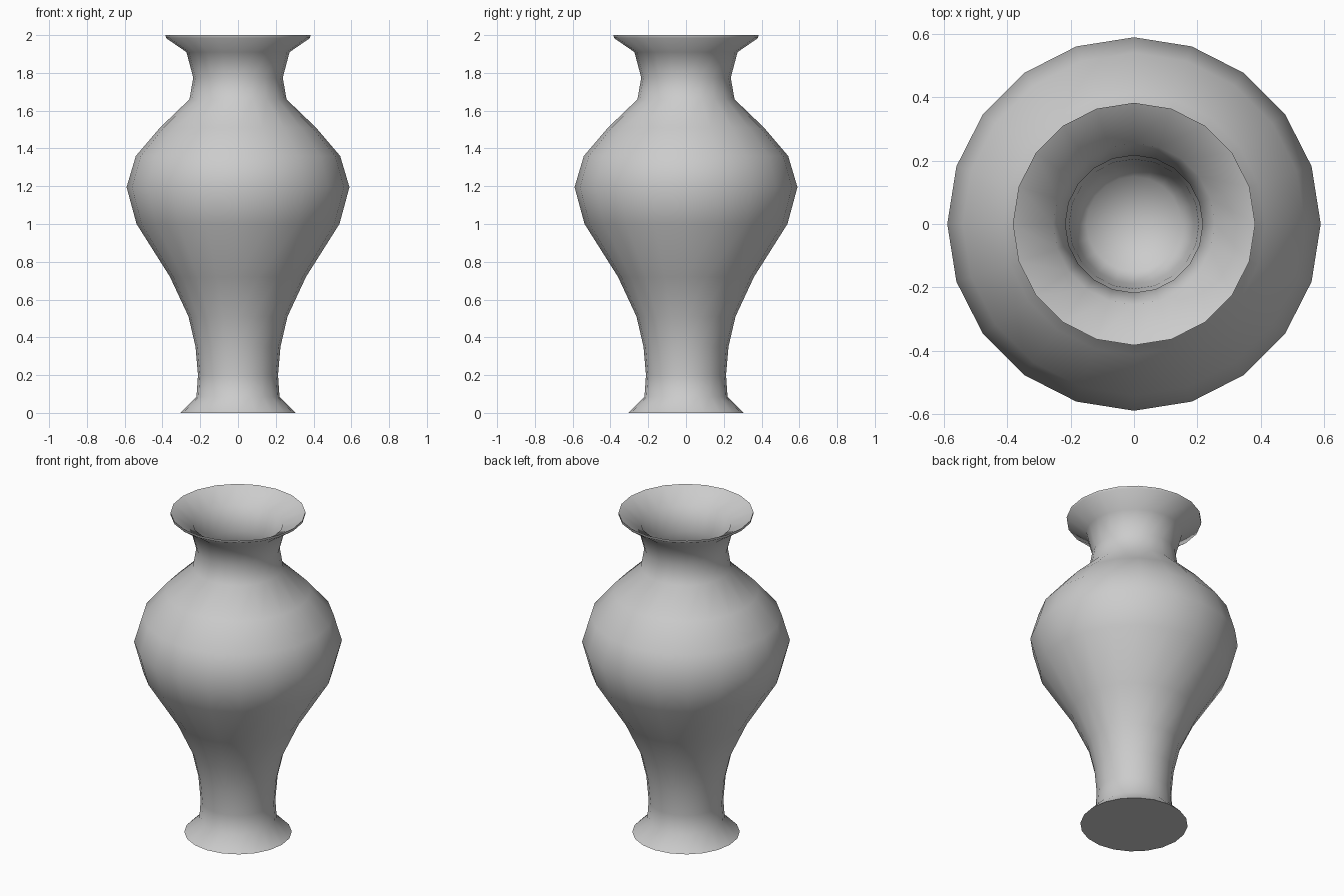
import bpy, bmesh, math

if "Cube" in bpy.data.objects:
    bpy.data.objects.remove(bpy.data.objects["Cube"])

SEGMENTS = 20

# Half profile (radius, height): outside from foot to lip, then inside down to the floor
outer = [(0, 0), (0.305, 0), (0.22, 0.085), (0.212, 0.2), (0.225, 0.35), (0.262, 0.51),
         (0.36, 0.72), (0.537, 1.0), (0.59, 1.195), (0.541, 1.36), (0.413, 1.51),
         (0.257, 1.66), (0.237, 1.775), (0.273, 1.91), (0.382, 1.985)]
inner = [(0.383, 2.0), (0.255, 1.925), (0.217, 1.78), (0.237, 1.67), (0.395, 1.50),
         (0.52, 1.35), (0.568, 1.195), (0.517, 1.01), (0.34, 0.73), (0.242, 0.515),
         (0.205, 0.35), (0.19, 0.2), (0.15, 0.1), (0, 0.08)]
profile = outer + inner

# Vase: lathe the profile around z
bm = bmesh.new()
verts = [bm.verts.new((r, 0, z)) for r, z in profile]
edges = [bm.edges.new(pair) for pair in zip(verts, verts[1:])]
bmesh.ops.spin(bm, geom=verts + edges, cent=(0, 0, 0), axis=(0, 0, 1),
               angle=math.tau, steps=SEGMENTS, use_duplicate=False)
bmesh.ops.remove_doubles(bm, verts=bm.verts, dist=0.0005)
bmesh.ops.recalc_face_normals(bm, faces=bm.faces)
mesh = bpy.data.meshes.new("vase")
bm.to_mesh(mesh)
bm.free()
vase = bpy.data.objects.new("vase", mesh)
bpy.context.collection.objects.link(vase)

# Smooth body with a crisp foot and lip
bpy.context.view_layer.objects.active = vase
vase.select_set(True)
bpy.ops.object.shade_smooth_by_angle(angle=math.radians(65))
